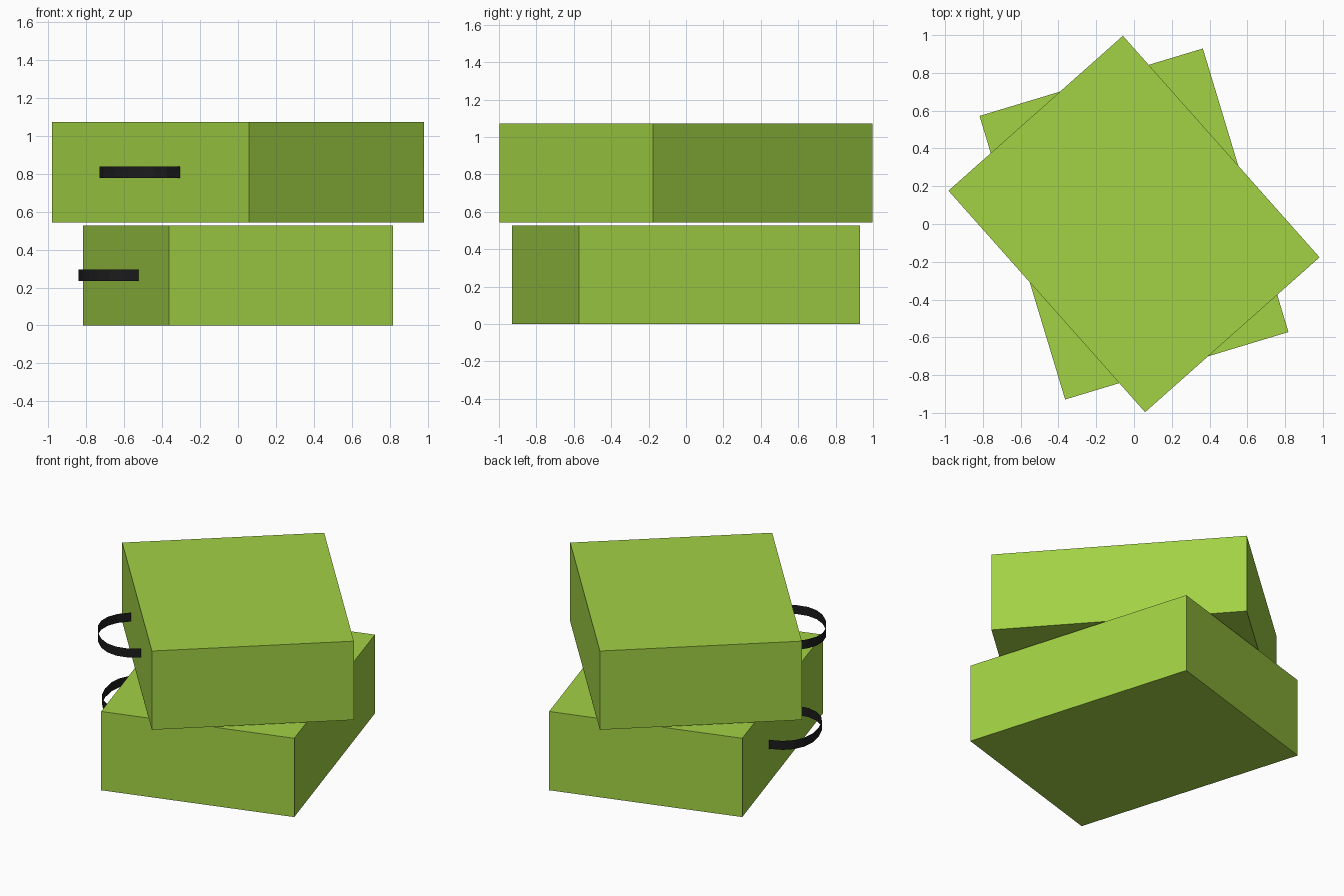
import bpy, bmesh, math
from mathutils import Matrix, Vector

if "Cube" in bpy.data.objects:
    bpy.data.objects.remove(bpy.data.objects["Cube"])

WIDTH, LENGTH, HEIGHT = 1.235, 1.568, 0.528


def material(name, color):
    m = bpy.data.materials.new(name)
    m.diffuse_color = (*color, 1)
    m.use_nodes = True
    m.node_tree.nodes["Principled BSDF"].inputs["Base Color"].default_value = m.diffuse_color
    return m


green = material("lime_green", (0.36, 0.64, 0.058))
black = material("strap_black", (0.011, 0.011, 0.011))


def add_object(name, bm, mat, z, angle):
    mesh = bpy.data.meshes.new(name)
    bm.to_mesh(mesh)
    bm.free()
    mesh.materials.append(mat)
    ob = bpy.data.objects.new(name, mesh)
    ob.location.z = z
    ob.rotation_euler.z = math.radians(angle)
    bpy.context.collection.objects.link(ob)


def box(name, z, angle):
    bm = bmesh.new()
    bmesh.ops.create_cube(bm, size=1, matrix=Matrix.Diagonal((WIDTH, LENGTH, HEIGHT, 1)))
    add_object(name, bm, green, z, angle)


def strap_handle(name, z, angle, segments=10):
    # thin upright ribbon bowed out from the short-side wall
    bm = bmesh.new()
    previous = None
    for i in range(segments + 1):
        t = math.pi * i / segments
        c, s = math.cos(t), max(math.sin(t), 0)
        y = 0.018 + 0.26 * math.copysign(abs(c) ** 0.87, c)
        x = -WIDTH / 2 - 0.005 - 0.232 * s ** 0.87
        pair = [bm.verts.new(Vector((x, y, h))) for h in (-0.03, 0.03)]
        if previous:
            bm.faces.new((previous[0], pair[0], pair[1], previous[1]))
        previous = pair
    add_object(name, bm, black, z, angle)


# two stacked boxes, each turned differently, each with one strap
for level, z, angle in (("lower", 0.264, 16.8), ("upper", 0.808, 41.6)):
    box(level + "_box", z, angle)
    strap_handle(level + "_handle", z, angle)
